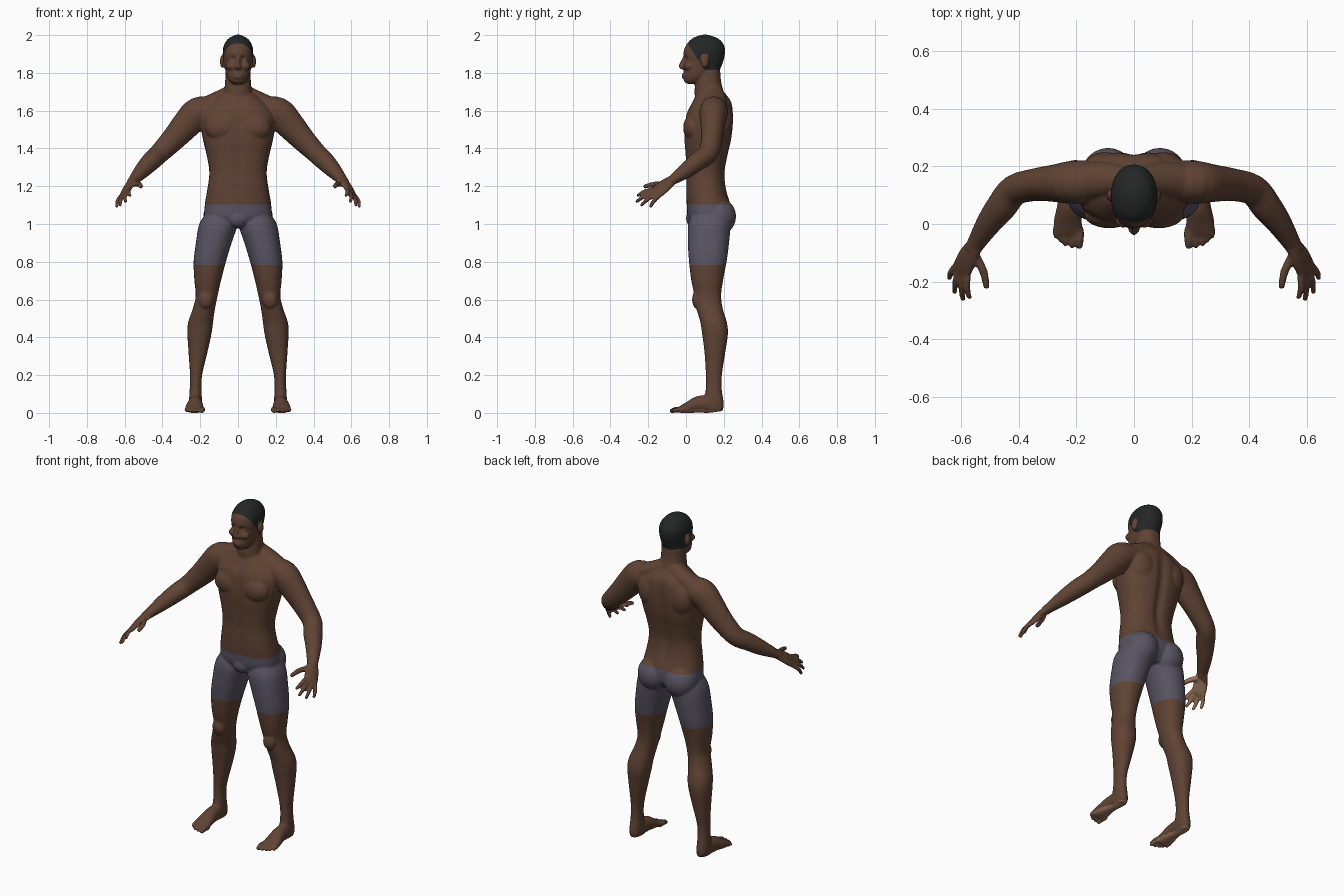
import bpy, bmesh, math
from mathutils import Vector, Matrix

default_cube = bpy.data.objects.get("Cube")
if default_cube:
    bpy.data.objects.remove(default_cube, do_unlink=True)


def make_material(name, colour):
    material = bpy.data.materials.new(name)
    material.use_nodes = True
    material.diffuse_color = (*colour, 1)
    material.node_tree.nodes["Principled BSDF"].inputs["Base Color"].default_value = (*colour, 1)
    return material


SKIN, SHORTS, HAIR, PALM = range(4)
materials = [
    make_material("dark brown skin", (.115, .056, .034)),
    make_material("grey violet cloth", (.1, .088, .125)),
    make_material("black hair", (.018, .02, .02)),
    make_material("light palm skin", (.33, .18, .11)),
]


def spline(rows, steps=4):
    """Catmull-Rom interpolation of every column in a table of rings."""
    rows = [Vector(row) for row in rows]
    result = []
    for i in range(len(rows) - 1):
        before, start, end = rows[max(i - 1, 0)], rows[i], rows[i + 1]
        after = rows[min(i + 2, len(rows) - 1)]
        for step in range(steps):
            t = step / steps
            result.append(start + (end - before) * (t / 2)
                          + (before * 2 - start * 5 + end * 4 - after) * (t * t / 2)
                          + (start * 3 - before - end * 3 + after) * (t ** 3 / 2))
    return result + [rows[-1]]


def skin_rings(bm, rings):
    loops = [[bm.verts.new(point) for point in ring] for ring in rings]
    for low, high in zip(loops, loops[1:]):
        for i in range(len(low)):
            j = (i + 1) % len(low)
            bm.faces.new((low[i], low[j], high[j], high[i]))
    bm.faces.new(loops[0][::-1])
    bm.faces.new(loops[-1])


def oval(centre, u, v, power=2.0, count=32):
    points = []
    for i in range(count):
        angle = math.tau * i / count
        c, s = math.cos(angle), math.sin(angle)
        points.append(centre + u * math.copysign(abs(c) ** (2 / power), c)
                      + v * math.copysign(abs(s) ** (2 / power), s))
    return points


def stack(bm, rows, power=2.2):
    """Level rings given as height, inner x, outer x, front y, back y."""
    rings = []
    for z, x0, x1, y0, y1 in spline(rows):
        centre = Vector(((x0 + x1) / 2, (y0 + y1) / 2, z))
        rings.append(oval(centre, Vector(((x1 - x0) / 2, 0, 0)), Vector((0, (y1 - y0) / 2, 0)), power))
    skin_rings(bm, rings)


def centred(rows):
    return [(z, -half, half, front, back) for z, half, front, back in rows]


def tube(bm, rows, side=(0, 0, 1)):
    """Rings across a path given as x, y, z, radius along side, other radius."""
    rows = spline(rows)
    path = [Vector(row[:3]) for row in rows]
    rings = []
    for i, row in enumerate(rows):
        along = (path[min(i + 1, len(path) - 1)] - path[max(i - 1, 0)]).normalized()
        u = Vector(side)
        u = (u - along * u.dot(along)).normalized()
        rings.append(oval(path[i], u * row[3], along.cross(u) * row[4]))
    skin_rings(bm, rings)


def ball(bm, centre, size):
    matrix = Matrix.Translation(centre) @ Matrix.Diagonal((*size, 1))
    bmesh.ops.create_uvsphere(bm, u_segments=24, v_segments=16, radius=1, matrix=matrix)


def digit(bm, root, tip, radius, bend=(0, 0, 0)):
    root, tip = Vector(root), Vector(tip)
    middle = (root + tip) / 2 + Vector(bend)
    end = tip - (tip - root).normalized() * radius * .7
    tube(bm, [(*root, radius, radius), (*middle, radius, radius), (*end, radius * .8, radius * .8)])
    ball(bm, end, [radius * .82] * 3)


# Paired parts, modelled on the left and mirrored
bm = bmesh.new()

# Leg
stack(bm, [
    (1.07, .03, .16, .04, .22), (1, .004, .205, .012, .235), (.9, .034, .223, .01, .228),
    (.8, .064, .235, .016, .215), (.7, .09, .231, .028, .196), (.62, .108, .224, .045, .186),
    (.55, .122, .24, .056, .195), (.48, .132, .264, .076, .216), (.42, .14, .268, .085, .222),
    (.32, .162, .262, .098, .208), (.2, .19, .254, .105, .19), (.12, .193, .256, .104, .19),
    (.05, .19, .26, .09, .2), (.01, .195, .255, .09, .195)])
ball(bm, (.09, .17, 1.04), (.094, .095, .1))
ball(bm, (.17, .062, .6), (.04, .03, .05))

# Foot and toes
tube(bm, [(.225, .19, .03, .024, .026), (.225, .14, .045, .045, .034), (.227, .07, .045, .045, .039),
          (.23, .01, .028, .03, .049), (.23, -.035, .016, .017, .051)])
for x, y, radius in [(.19, -.086, .016), (.216, -.085, .011), (.238, -.078, .011),
                     (.256, -.066, .01), (.273, -.05, .01)]:
    digit(bm, (x, -.015, .016), (x, y, .01), radius, (0, 0, .004))

# Shoulder and arm
tube(bm, [(.02, .15, 1.69, .055, .05), (.1, .155, 1.655, .05, .06), (.2, .145, 1.6, .06, .065)])
tube(bm, [(.13, .15, 1.6, .07, .07), (.21, .145, 1.59, .082, .075), (.27, .142, 1.53, .077, .066),
          (.34, .137, 1.452, .065, .057), (.415, .118, 1.375, .054, .054),
          (.46, .062, 1.332, .05, .053), (.505, .003, 1.285, .042, .044),
          (.552, -.072, 1.232, .026, .031), (.562, -.09, 1.22, .025, .03)])

# Hand and fingers
across = Vector((.61, .605, -.505))
palm_normal = Vector((-.72, .17, -.67))
tube(bm, [(.55, -.07, 1.235, .028, .022), (.575, -.11, 1.205, .04, .02),
          (.597, -.155, 1.168, .043, .016), (.602, -.17, 1.158, .037, .013)], across)
knuckle = Vector((.598, -.16, 1.166))
for offset, tip in [(-.032, (.572, -.262, 1.148)), (-.011, (.596, -.268, 1.115)),
                    (.011, (.625, -.242, 1.096)), (.031, (.644, -.192, 1.088))]:
    digit(bm, knuckle + across * offset, tip, .0115, palm_normal * -.008)
digit(bm, (.555, -.1, 1.215), (.51, -.225, 1.198), .0145, (-.008, 0, .004))

# Chest, shoulder blade, ear, cheek and eye
ball(bm, (.085, .035, 1.51), (.09, .05, .07))
ball(bm, (.1, .19, 1.55), (.08, .06, .1))
ball(bm, (.084, .1, 1.86), (.012, .02, .034))
ball(bm, (.036, .012, 1.835), (.03, .025, .022))
ball(bm, (.032, .008, 1.868), (.015, .014, .011))

twin = bmesh.ops.duplicate(bm, geom=bm.verts[:] + bm.edges[:] + bm.faces[:])["geom"]
for item in twin:
    if isinstance(item, bmesh.types.BMVert):
        item.co.x = -item.co.x
bmesh.ops.reverse_faces(bm, faces=[f for f in twin if isinstance(f, bmesh.types.BMFace)])

# Torso, neck and head
stack(bm, centred([
    (.98, .08, .05, .2), (1.03, .17, .012, .235), (1.1, .176, .004, .236), (1.18, .163, 0, .215),
    (1.27, .152, 0, .207), (1.36, .165, -.004, .222), (1.44, .184, -.01, .24),
    (1.52, .197, -.008, .25), (1.59, .19, .004, .25), (1.65, .14, .035, .24), (1.7, .07, .06, .2)]), 2.4)
stack(bm, centred([(1.62, .09, .05, .23), (1.7, .073, .045, .2), (1.76, .068, .052, .185),
                   (1.84, .064, .07, .18)]))
stack(bm, centred([
    (1.742, .024, .005, .06), (1.755, .043, -.01, .09), (1.785, .06, -.013, .13),
    (1.82, .069, -.012, .178), (1.86, .075, -.01, .197), (1.9, .08, -.014, .206),
    (1.94, .077, -.004, .204), (1.975, .058, .024, .18), (1.993, .033, .055, .145),
    (2.003, .008, .09, .11)]), 2.15)

# Nose, lips and bulge at the front of the shorts
tube(bm, [(0, -.006, 1.885, .01, .01), (0, -.02, 1.855, .011, .01), (0, -.03, 1.832, .012, .013)])
ball(bm, (0, -.022, 1.829), (.02, .014, .01))
for z in (1.79, 1.777):
    ball(bm, (0, -.01, z), (.027, .013, .007))
ball(bm, (0, .045, 1.03), (.06, .045, .05))

mesh = bpy.data.meshes.new("body")
bm.to_mesh(mesh)
bm.free()
body = bpy.data.objects.new("body", mesh)
bpy.context.collection.objects.link(body)

# Fuse the parts into one smooth surface
remesh = body.modifiers.new("fuse", "REMESH")
remesh.mode, remesh.voxel_size = "VOXEL", .006
relax = body.modifiers.new("relax", "SMOOTH")
relax.factor, relax.iterations = .5, 5
fused = bpy.data.meshes.new_from_object(body.evaluated_get(bpy.context.evaluated_depsgraph_get()))
body.modifiers.clear()
bm = bmesh.new()
bm.from_mesh(fused)


def bump(point, centre, radius):
    return math.exp(-(Vector(point) - Vector(centre)).length_squared / radius ** 2)


# Sculpt the eye sockets, spine furrow, breastbone and flat soles
for vert in bm.verts:
    x, y, z = vert.co
    if z > 1.7 and y < .06:
        vert.co.y += .012 * bump((abs(x), z), (.027, 1.876), .014)
    elif 1.1 < z < 1.7:
        fade = min(1, (z - 1.1) * 6, (1.7 - z) * 6) * math.exp(-(x / .028) ** 2)
        vert.co.y += fade * (-.014 if y > .12 else .007)
    vert.co.z = max(z, 0)


# Cut clean borders for the shorts and the hairline
def cut(point, normal, keep):
    faces = [f for f in bm.faces if keep(f.calc_center_median())]
    geom = set(faces)
    for f in faces:
        geom.update(f.edges, f.verts)
    bmesh.ops.bisect_plane(bm, geom=list(geom), plane_co=point, plane_no=normal)


waist, hem, nape = 1.103, .782, 1.815
hairline, slope = Vector((0, .012, 1.948)), Vector((0, .83, .56))
for height in (waist, hem):
    cut((0, 0, height), (0, 0, 1), lambda c, h=height: abs(c.z - h) < .03 and abs(c.x) < .3)
cut((0, 0, nape), (0, 0, 1), lambda c: c.z > 1.78)
cut(hairline, slope, lambda c: c.z > 1.78)

# Colour by region
bm.normal_update()
for face in bm.faces:
    face.smooth = True
    c, n = face.calc_center_median(), face.normal
    on_ear = abs(c.x) > .079 and c.z < 1.9
    mirrored = Vector((abs(c.x), c.y, c.z))
    outward = Vector((math.copysign(n.x, n.x * c.x), n.y, n.z))
    if hem < c.z < waist and abs(c.x) < .3:
        face.material_index = SHORTS
    elif c.z > nape and (c - hairline).dot(slope) > 0 and not on_ear:
        face.material_index = HAIR
    elif c.z < .03 and n.z < -.5:
        face.material_index = PALM
    elif mirrored.x > .48 and c.y < -.09 and outward.dot(palm_normal) > .35:
        face.material_index = PALM

bm.to_mesh(mesh)
bm.free()
bpy.data.meshes.remove(fused)
for material in materials:
    mesh.materials.append(material)
